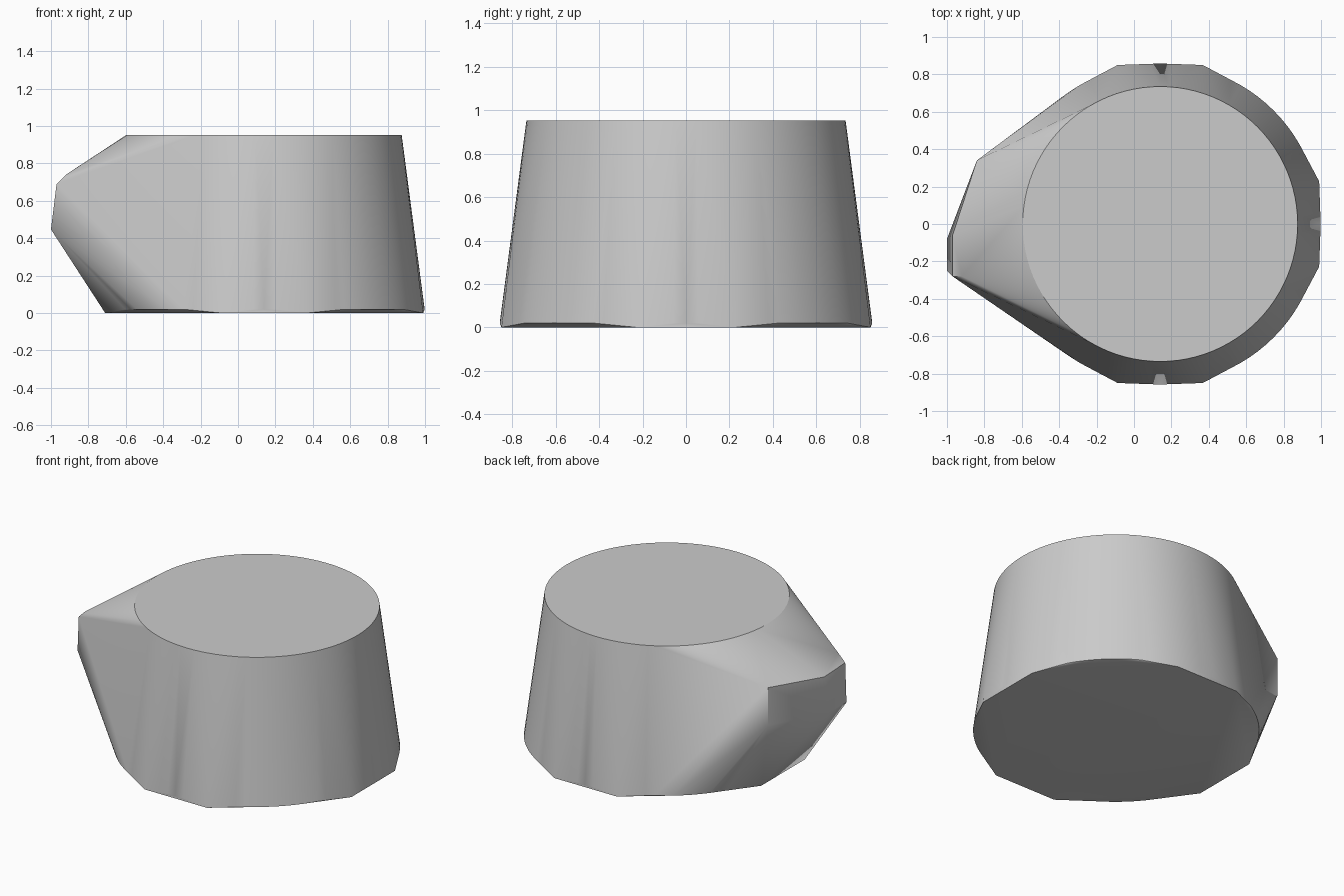
import bpy, bmesh, math

default = bpy.data.objects.get("Cube")
if default:
    bpy.data.objects.remove(default, do_unlink=True)

CENTRE_X = 0.14


def ring_point(radius, degrees, z):
    a = math.radians(degrees)
    return (CENTRE_X + radius * math.cos(a), radius * math.sin(a), z)


def circle(radius, z, sides=96):
    return [ring_point(radius, 360 * i / sides, z) for i in range(sides)]


# Tapered body: round top rim and round lower rim
points = circle(0.735, 0.953) + circle(0.858, 0.02)

# Foot: four pairs of corners, one pair on each axis
points += [ring_point(0.88, quarter + side, 0)
           for quarter in (0, 90, 180, 270) for side in (-15, 15)]

# Blunt spout on the -x side
points += [(-0.84, 0.34, 0.727), (-0.84, 0.34, 0.48),
           (-0.97, -0.06, 0.68), (-1.0, -0.08, 0.447),
           (-0.97, -0.28, 0.69), (-1.0, -0.25, 0.447),
           (-0.92, -0.28, 0.74)]

# Wrap everything in one convex skin
bm = bmesh.new()
for p in points:
    bm.verts.new(p)
hull = bmesh.ops.convex_hull(bm, input=bm.verts)
loose = [v for v in bm.verts if not v.link_faces]
bmesh.ops.delete(bm, geom=loose, context='VERTS')
bmesh.ops.dissolve_limit(bm, angle_limit=math.radians(0.3),
                         verts=bm.verts, edges=bm.edges)
bmesh.ops.recalc_face_normals(bm, faces=bm.faces)
mesh = bpy.data.meshes.new("tapered_body")
bm.to_mesh(mesh)
bm.free()

# Plain grey material
grey = bpy.data.materials.new("plain grey")
grey.use_nodes = True
colour = (0.6, 0.6, 0.6, 1)
grey.diffuse_color = colour
grey.node_tree.nodes["Principled BSDF"].inputs["Base Color"].default_value = colour
mesh.materials.append(grey)

body = bpy.data.objects.new("tapered_body", mesh)
bpy.context.collection.objects.link(body)
bpy.context.view_layer.objects.active = body
body.select_set(True)
bpy.ops.object.shade_smooth_by_angle(angle=math.radians(30))
